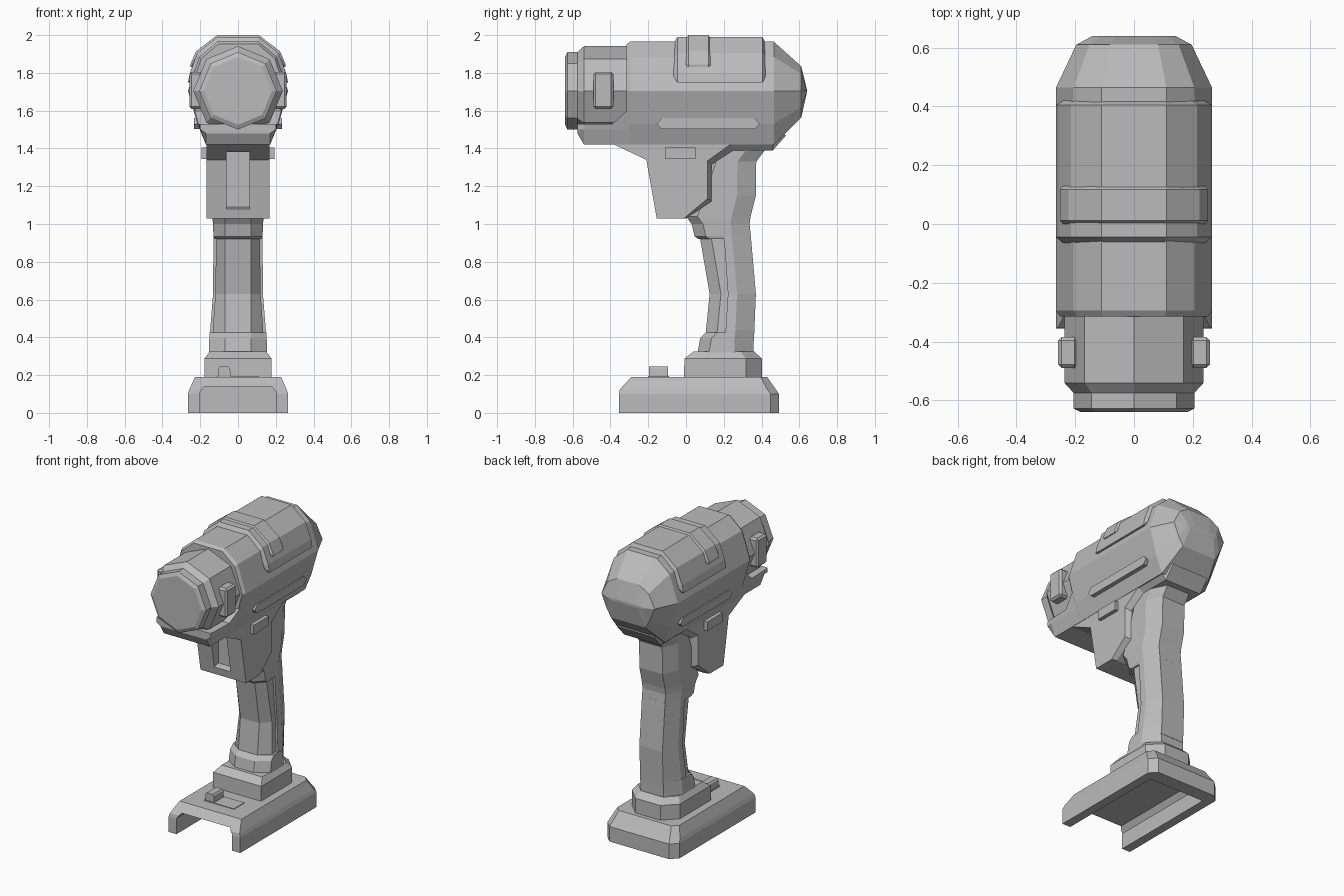
import bpy, bmesh, math

cube = bpy.data.objects.get("Cube")
if cube:
    bpy.data.objects.remove(cube, do_unlink=True)

GREY = (0.5, 0.5, 0.5, 1)
mat = bpy.data.materials.new("plain grey")
mat.use_nodes = True
mat.diffuse_color = GREY
mat.node_tree.nodes["Principled BSDF"].inputs["Base Color"].default_value = GREY


def finish(name, bm):
    bmesh.ops.recalc_face_normals(bm, faces=bm.faces[:])
    mesh = bpy.data.meshes.new(name)
    bm.to_mesh(mesh)
    bm.free()
    mesh.materials.append(mat)
    ob = bpy.data.objects.new(name, mesh)
    bpy.context.collection.objects.link(ob)
    return ob


def loft(name, rings):
    """Skin closed rings of equal length and cap both ends."""
    bm = bmesh.new()
    loops = [[bm.verts.new(p) for p in ring] for ring in rings]
    n = len(loops[0])
    for a, b in zip(loops, loops[1:]):
        for i in range(n):
            j = (i + 1) % n
            bm.faces.new((a[i], a[j], b[j], b[i]))
    bm.faces.new(loops[0][::-1])
    bm.faces.new(loops[-1])
    return finish(name, bm)


def box(name, lo, hi, bevel=0.012):
    bm = bmesh.new()
    bmesh.ops.create_cube(bm, size=1)
    for v in bm.verts:
        v.co = [(l + h) / 2 + c * (h - l) for l, h, c in zip(lo, hi, v.co)]
    if bevel:
        bmesh.ops.bevel(bm, geom=bm.edges[:], offset=bevel, segments=1, affect='EDGES')
    return finish(name, bm)


def cut(ob, cutter):
    mod = ob.modifiers.new("cut", 'BOOLEAN')
    mod.operation, mod.solver, mod.object = 'DIFFERENCE', 'EXACT', cutter
    cutter.hide_render = True
    bpy.context.view_layer.objects.active = ob
    bpy.ops.object.modifier_apply(modifier=mod.name)
    bpy.data.objects.remove(cutter, do_unlink=True)


def mirrored(half):
    return half + [(-x, v) for x, v in reversed(half)]


def across(half, y):
    """Cross-section standing across y from a half profile of (x, z)."""
    return [(x, y, z) for x, z in mirrored(half)]


def level(half, z):
    """Horizontal cross-section from a half profile of (x, y)."""
    return [(x, y, z) for x, y in mirrored(half)]


def side(profile, x):
    return [(x, y, z) for y, z in profile]


# Motor housing
MID = 1.705
body = [(0.11, 1.965), (0.205, 1.885), (0.265, MID), (0.215, 1.53), (0.17, 1.42)]


def scaled(sx, sz):
    return [(x * sx, MID + (z - MID) * sz) for x, z in body]


loft("motor_housing", [across(scaled(sx, sz), y) for y, sx, sz in (
    (-0.315, 0.95, 0.95), (-0.295, 1, 1), (0.465, 1, 1), (0.61, 0.74, 0.5), (0.64, 0.53, 0.03))])

# Chuck
loft("chuck", [[(r * math.sin(k * math.pi / 4), y, MID + r * math.cos(k * math.pi / 4)) for k in range(8)]
               for y, r in ((-0.64, 0.18), (-0.628, 0.205), (-0.575, 0.205), (-0.54, 0.237), (-0.29, 0.237))])

# Scoop under the chuck
loft("chuck_cradle", [across([(w, top), (0.2, 1.5), (0.17, low)], y) for y, w, top, low in (
    (-0.575, 0.2, 1.53, 1.48), (-0.54, 0.205, 1.53, 1.42), (-0.39, 0.21, 1.53, 1.42), (-0.29, 0.235, 1.62, 1.42))])

# Cover plate wrapped over the housing, and its tab
cover = [(0.11, 1.99), (0.215, 1.905), (0.255, 1.8), (0.265, 1.75)]
cover_edge = [(0.1, 1.96), (0.2, 1.885), (0.235, 1.8), (0.24, 1.78)]
loft("top_cover", [across(h, y) for h, y in (
    (cover_edge, -0.065), (cover, -0.045), (cover, 0.405), (cover_edge, 0.42))])
tab = [(0.11, 2.0), (0.222, 1.915), (0.252, 1.845), (0.25, 1.83)]
tab_edge = [(0.11, 1.985), (0.212, 1.9), (0.24, 1.85), (0.24, 1.84)]
loft("top_tab", [across(h, y) for h, y in (
    (tab_edge, 0.0), (tab, 0.012), (tab, 0.118), (tab_edge, 0.13))])

# Side details
strip = [(-0.155, 1.53), (-0.13, 1.56), (0.365, 1.56), (0.39, 1.53), (0.365, 1.503), (-0.13, 1.503)]
for label, s in (("left", 1), ("right", -1)):
    loft(label + "_side_strip", [side(strip, s * 0.17), side(strip, s * 0.232)])
    for part, x0, x1, ys, zs, bev in (
            ("_chuck_clip", 0.19, 0.258, (-0.49, -0.385), (1.61, 1.805), 0.012),
            ("_side_button", 0.14, 0.193, (-0.11, 0.05), (1.343, 1.405), 0)):
        a, b = sorted((s * x0, s * x1))
        box(label + part, (a, ys[0], zs[0]), (b, ys[1], zs[1]), bev)

# Trigger housing with chamfered rear edge
front = [(-0.39, 1.5), (-0.38, 1.42), (-0.21, 1.34), (-0.155, 1.03)]
outer = front + [(-0.01, 1.03), (0.115, 1.135), (0.115, 1.335), (0.24, 1.425), (0.46, 1.425), (0.47, 1.5)]
inner = front + [(0.0, 1.03), (0.135, 1.12), (0.135, 1.315), (0.25, 1.39), (0.46, 1.39), (0.53, 1.47)]
trigger = loft("trigger_housing", [side(outer, -0.168), side(inner, -0.135),
                                   side(inner, 0.135), side(outer, 0.168)])
slot = [(-0.3, 1.05), (-0.3, 1.38), (-0.12, 1.38), (-0.12, 1.09)]
cut(trigger, loft("slot_cutter", [side(slot, -0.06), side(slot, 0.06)]))


# Handle
def grip(z, yf, yb, w, a=0.07):
    return level([(a, yf), (w, yf + 0.06), (w, yb - 0.1), (0.085, yb)], z)


def spine(z, yf, yb, w):
    return level([(w, yf), (w, yb - 0.1), (0.085, yb)], z)


loft("grip_core", [grip(0.38, 0.1, 0.35, 0.137), grip(0.63, 0.125, 0.355, 0.12), grip(0.95, 0.07, 0.33, 0.115)])
loft("grip_spine", [spine(0.38, 0.2, 0.36, 0.15), spine(0.44, 0.21, 0.362, 0.147),
                    spine(0.63, 0.222, 0.37, 0.132), spine(0.95, 0.2, 0.342, 0.13)])
loft("grip_top", [grip(0.92, 0.065, 0.345, 0.125), grip(0.935, 0.045, 0.343, 0.13),
                  grip(1.0, 0.03, 0.337, 0.133), grip(1.04, 0.0, 0.342, 0.135),
                  grip(1.15, 0.04, 0.37, 0.135), grip(1.33, 0.1, 0.372, 0.135), grip(1.42, 0.1, 0.44, 0.135)])
loft("grip_bottom", [grip(0.3, 0.058, 0.358, 0.155), grip(0.395, 0.075, 0.358, 0.152), grip(0.425, 0.105, 0.36, 0.15)])


# Battery foot
def foot(z, w, yf, yb, c):
    return level([(w, yf), (w, yb - c), (w - c, yb)], z)


loft("foot_collar", [foot(0.17, 0.177, -0.012, 0.402, 0.085), foot(0.288, 0.177, -0.008, 0.402, 0.085),
                     foot(0.325, 0.15, 0.04, 0.36, 0.07)])
base = loft("foot_base", [foot(0, 0.265, -0.355, 0.493, 0.045), foot(0.1, 0.265, -0.355, 0.493, 0.045),
                          foot(0.125, 0.257, -0.35, 0.475, 0.045), foot(0.19, 0.228, -0.29, 0.43, 0.035)])
channel = [(0.205, -0.1), (0.205, 0.105), (0.18, 0.14)]
cut(base, loft("channel_cutter", [across(channel, -0.6), across(channel, 0.4)]))

# Latch on the foot
box("latch_plate", (-0.11, -0.2, 0.187), (0.11, -0.09, 0.194), 0)
loft("latch_knob", [[(x * w - 0.072, y, z) for x, y in ((-1, -0.195), (1, -0.195), (1, -0.095), (-1, -0.095))]
                    for z, w in ((0.18, 0.035), (0.235, 0.03), (0.245, 0.022))])
